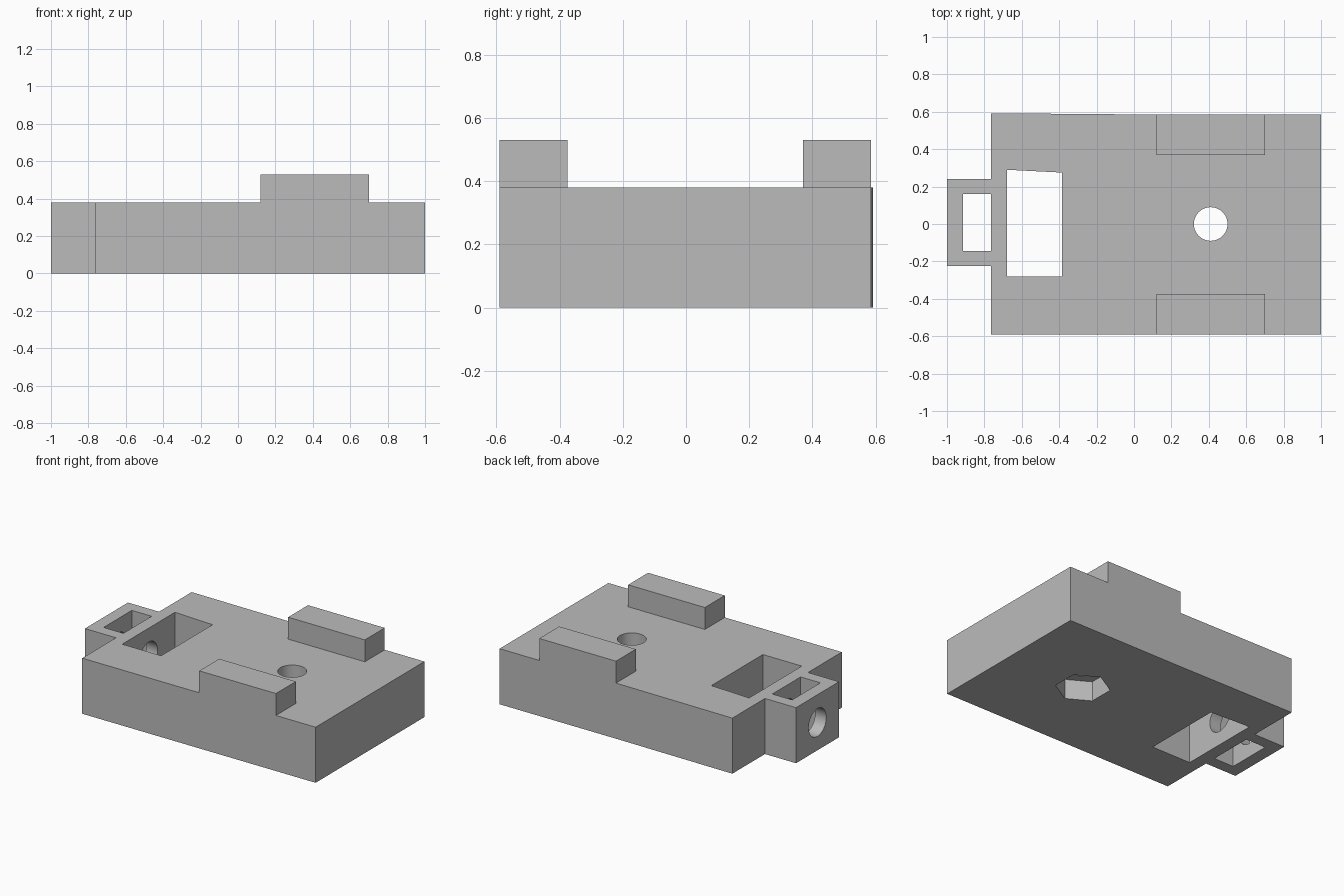
import bpy, bmesh, math
from mathutils import Matrix

if "Cube" in bpy.data.objects:
    bpy.data.objects.remove(bpy.data.objects["Cube"], do_unlink=True)

HEIGHT, RAIL_TOP = 0.38, 0.53
BODY_LEFT, BODY_FRONT, BODY_BACK = -0.765, -0.59, 0.585

grey = bpy.data.materials.new("plain grey")
grey.use_nodes = True
grey.diffuse_color = (0.5, 0.5, 0.5, 1)
grey.node_tree.nodes["Principled BSDF"].inputs["Base Color"].default_value = (0.5, 0.5, 0.5, 1)


def prism(name, outline, z0, z1):
    """Extrude an anticlockwise xy outline from z0 to z1."""
    bm = bmesh.new()
    base = bm.faces.new([bm.verts.new((x, y, z0)) for x, y in outline])
    top = bmesh.ops.extrude_face_region(bm, geom=[base])["geom"]
    bmesh.ops.translate(bm, vec=(0, 0, z1 - z0),
                        verts=[g for g in top if isinstance(g, bmesh.types.BMVert)])
    bmesh.ops.recalc_face_normals(bm, faces=bm.faces)
    mesh = bpy.data.meshes.new(name)
    bm.to_mesh(mesh)
    bm.free()
    mesh.materials.append(grey)
    obj = bpy.data.objects.new(name, mesh)
    bpy.context.collection.objects.link(obj)
    return obj


def rect(x0, x1, y0, y1):
    return [(x0, y0), (x1, y0), (x1, y1), (x0, y1)]


def ring(cx, cy, r, n, start=0.0):
    return [(cx + r * math.cos(start + math.tau * i / n),
             cy + r * math.sin(start + math.tau * i / n)) for i in range(n)]


def combine(target, tool, operation):
    """Apply a boolean and discard the helper."""
    tool.hide_render = True
    mod = target.modifiers.new(tool.name, 'BOOLEAN')
    mod.operation, mod.object, mod.solver = operation, tool, 'EXACT'
    bpy.context.view_layer.objects.active = target
    bpy.ops.object.modifier_apply(modifier=mod.name)
    bpy.data.objects.remove(tool, do_unlink=True)


# Main block with the end tab and slightly tapered back edge
block = prism("base_block", [
    (BODY_LEFT, BODY_FRONT), (1, BODY_FRONT), (1, BODY_BACK), (0.12, BODY_BACK),
    (BODY_LEFT, 0.592), (BODY_LEFT, 0.24), (-1, 0.24), (-1, -0.225), (BODY_LEFT, -0.225),
], 0, HEIGHT)

# Raised rails along both long edges
for name, y0, y1 in (("front_rail", BODY_FRONT, -0.375), ("back_rail", 0.37, BODY_BACK)):
    combine(block, prism(name, rect(0.12, 0.70, y0, y1), HEIGHT, RAIL_TOP), 'UNION')

# Through window, tab slot, bolt hole and hexagonal nut recess
cutters = [
    prism("window_cutter", [(-0.68, -0.28), (-0.385, -0.28), (-0.385, 0.275), (-0.68, 0.29)], -0.1, 0.6),
    prism("slot_cutter", rect(-0.915, BODY_LEFT, -0.145, 0.16), -0.1, 0.6),
    prism("bolt_hole_cutter", ring(0.41, 0, 0.09, 40), -0.1, 0.6),
    prism("nut_recess_cutter", ring(0.41, 0, 0.17, 6, math.pi / 6), -0.1, 0.135),
]

# Sideways hole through the tab into the window
pin = prism("pin_hole_cutter", ring(0, 0, 0.095, 40), -1.1, -0.55)
pin.data.transform(Matrix.Translation((0, 0.008, 0.19)) @ Matrix.Rotation(math.pi / 2, 4, 'Y'))
cutters.append(pin)
for cutter in cutters:
    combine(block, cutter, 'DIFFERENCE')

# Smooth the round holes, keep the block edges crisp
bpy.ops.object.select_all(action='DESELECT')
block.select_set(True)
bpy.context.view_layer.objects.active = block
bpy.ops.object.shade_smooth_by_angle(angle=math.radians(25))
